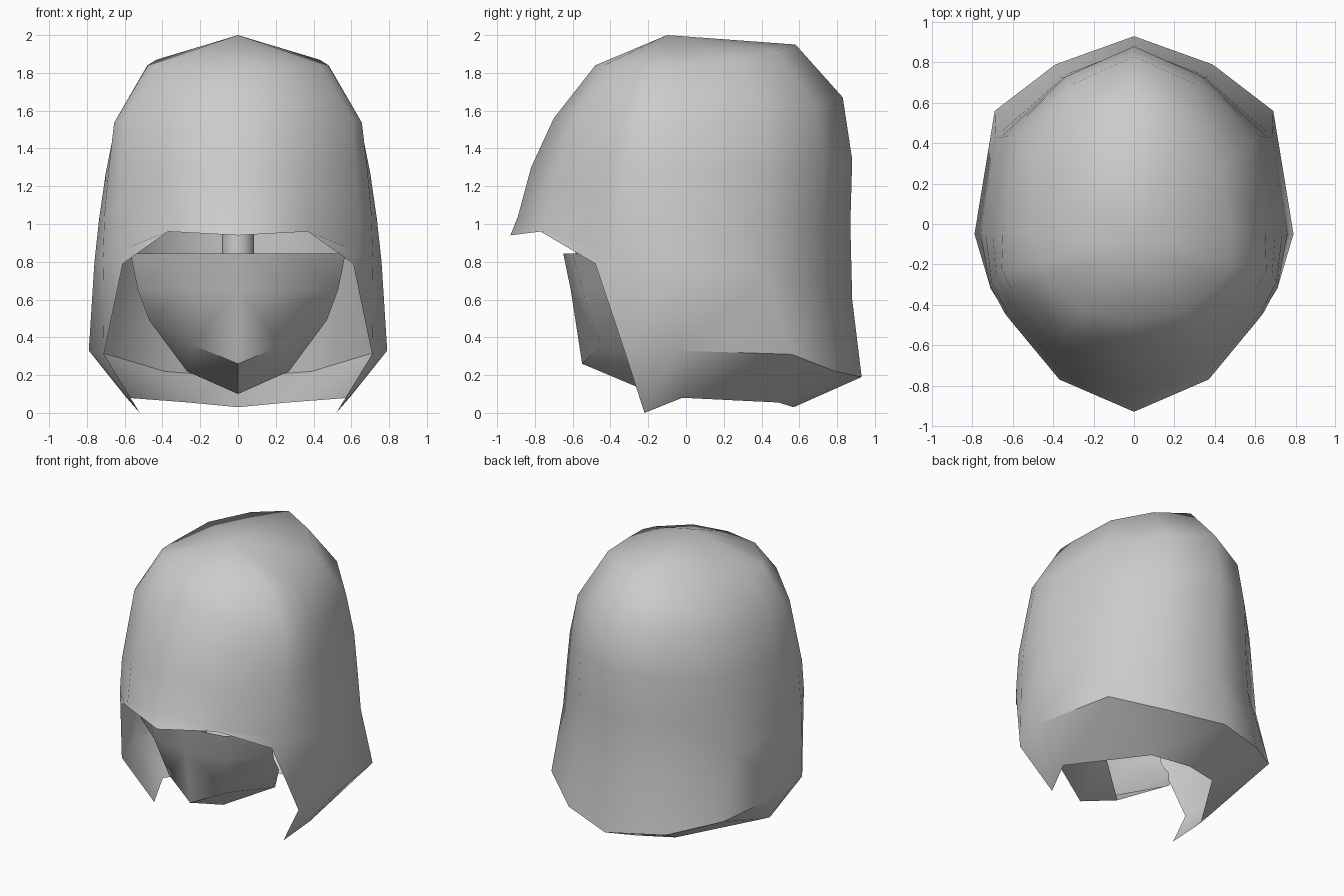
import bpy
import bmesh
import math

default_cube = bpy.data.objects.get("Cube")
if default_cube:
    bpy.data.objects.remove(default_cube, do_unlink=True)


def make_material(name, colour):
    material = bpy.data.materials.new(name)
    material.use_nodes = True
    material.diffuse_color = colour
    shader = material.node_tree.nodes["Principled BSDF"]
    shader.inputs["Base Color"].default_value = colour
    return material


grey = make_material("plain grey", (.6, .6, .6, 1))


def finish(obj, angle):
    """Give an object the shared material and angle based smoothing."""
    obj.data.materials.clear()
    obj.data.materials.append(grey)
    bpy.ops.object.select_all(action='DESELECT')
    obj.select_set(True)
    bpy.context.view_layer.objects.active = obj
    bpy.ops.object.shade_smooth_by_angle(angle=math.radians(angle))


def loft_half(name, rows, apex=None, angle=60):
    """Skin rows of points on the left half, then mirror them to the right.
    A missing point in a row leaves a gap in the surface."""
    bm = bmesh.new()
    grid = [[bm.verts.new(p) if p else None for p in row] for row in rows]
    for lower, upper in zip(grid, grid[1:]):
        for i in range(len(lower) - 1):
            corners = [lower[i], lower[i + 1], upper[i + 1], upper[i]]
            if all(corners):
                bm.faces.new(corners)
    # Close the last row with a fan
    if apex:
        tip = bm.verts.new(apex)
        for first, second in zip(grid[-1], grid[-1][1:]):
            bm.faces.new([first, second, tip])
    # Mirror with the centre line welded
    bmesh.ops.mirror(bm, geom=bm.verts[:] + bm.edges[:] + bm.faces[:],
                     axis='X', merge_dist=.001)
    bmesh.ops.remove_doubles(bm, verts=bm.verts[:], dist=.001)
    bmesh.ops.recalc_face_normals(bm, faces=bm.faces[:])
    mesh = bpy.data.meshes.new(name)
    bm.to_mesh(mesh)
    bm.free()
    obj = bpy.data.objects.new(name, mesh)
    bpy.context.collection.objects.link(obj)
    finish(obj, angle)
    return obj


# Plan outline of the dome as unit factors, from front centre to back centre
plan = [(0, -1), (.48, -.83), (.84, -.47), (.94, -.3),
        (1, 0), (.9, .52), (.48, .84), (0, 1)]
middle_y = -.05

# Matching profiles of the dome from low to high: distance and height
front_profile = [(-.89, 1.04), (-.82, 1.3), (-.7, 1.56), (-.59, 1.7), (-.48, 1.84)]
side_profile = [(.76, .8), (.735, 1.03), (.7, 1.27), (.65, 1.52), (.48, 1.84)]
back_profile = [(.88, .6), (.87, 1), (.88, 1.34), (.83, 1.67), (.58, 1.95)]
# Extra fullness of the front corners at each level
fullness = [0, .04, .07, .13, .1]


def dome_row(front, side, back, full):
    row = []
    for across, along in plan:
        end_y, end_z = front if along < 0 else back
        z = side[1] + along * along * (end_z - side[1])
        swell = 1 - 2 * full * min(across * along, 0)
        y = middle_y + abs(along) * swell * (end_y - middle_y)
        row.append((across * swell * side[0], y, z))
    return row


# Brow, cheek and neck edge, and the lip that turns in beneath it
rim = [(0, -.93, .94), (.37, -.77, .96), (.61, -.48, .79), (.71, -.32, .31),
       (.79, -.05, .33), (.69, .56, .31), (.39, .79, .22), (0, .93, .19)]
lip_corner = (.26, .49, .055)
lip = [None, None, None, (.52, -.22, 0),
       (.59, -.02, .08), lip_corner, lip_corner, (0, .57, .03)]

dome = [dome_row(*points) for points in
        zip(front_profile, side_profile, back_profile, fullness)]
loft_half("helmet_shell", [lip, rim] + dome, apex=(0, -.1, 2), angle=52)

# Face guard: sloping front, folded chin and underside
guard_top = [(0, -.65, .845), (.3, -.6, .845), (.57, -.42, .845)]
guard_middle = [(0, -.61, .65), (.29, -.55, .65), (.53, -.35, .65)]
guard_fold = [(0, -.55, .26), (.24, -.45, .36), (.47, -.2, .49)]
guard_rear = [(0, -.17, .1), (.27, .04, .22), (.47, -.2, .49)]
loft_half("face_guard", [guard_top, guard_middle, guard_fold, guard_rear],
          angle=45)

# Small upright post behind the face guard
bpy.ops.mesh.primitive_cylinder_add(vertices=16, radius=.085, depth=.3,
                                    location=(0, -.5, .85))
post = bpy.context.object
post.name = "nose_post"
finish(post, 45)
